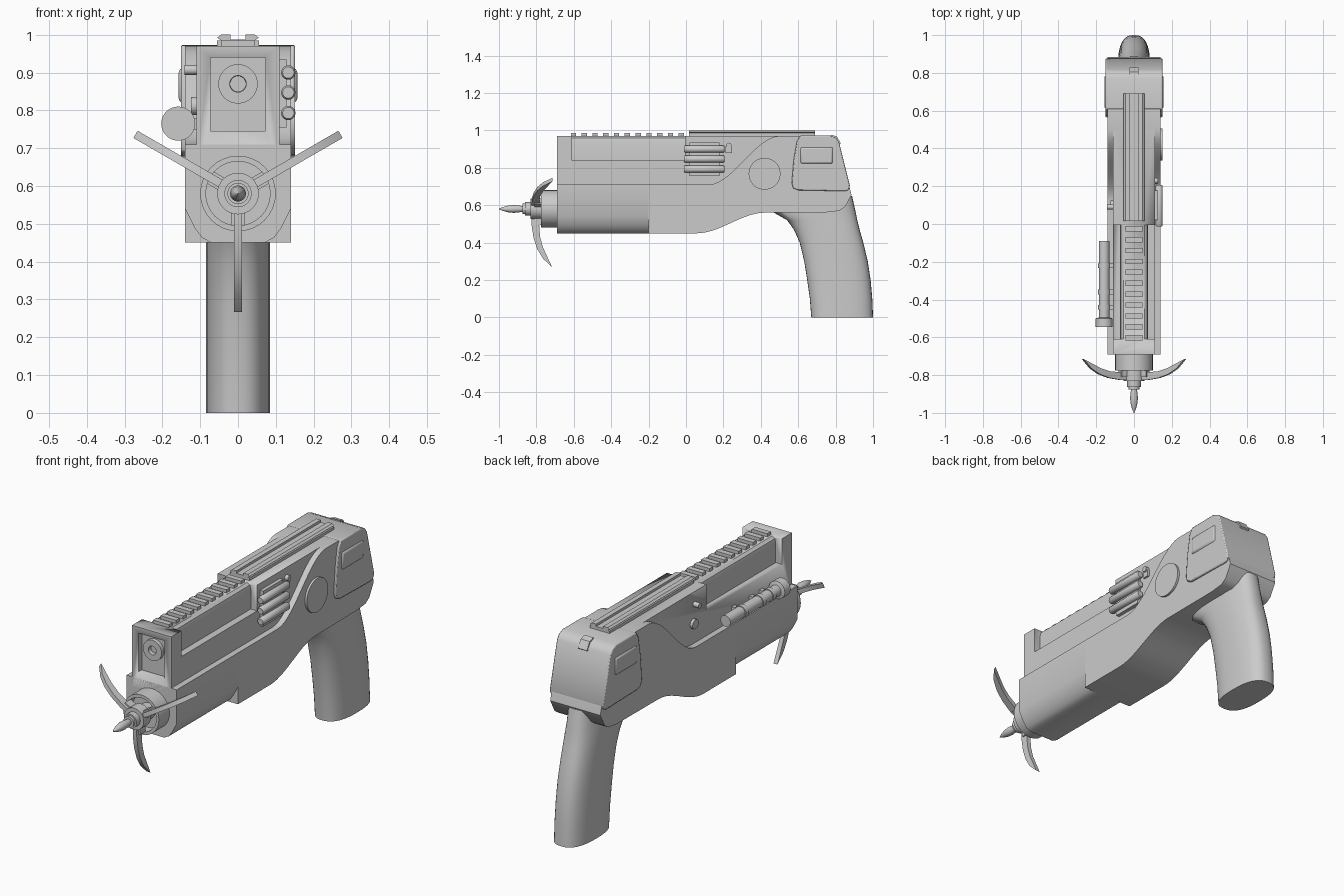
import bpy, bmesh
from math import sin, cos, pi, radians, copysign


def finish(name, bm, bevel=0.0):
    bmesh.ops.recalc_face_normals(bm, faces=bm.faces)
    me = bpy.data.meshes.new(name)
    bm.to_mesh(me)
    bm.free()
    ob = bpy.data.objects.new(name, me)
    bpy.context.collection.objects.link(ob)
    bpy.ops.object.select_all(action='DESELECT')
    bpy.context.view_layer.objects.active = ob
    ob.select_set(True)
    if bevel:
        m = ob.modifiers.new("bevel", 'BEVEL')
        m.width, m.segments, m.angle_limit = bevel, 2, radians(40)
    bpy.ops.object.shade_smooth_by_angle(angle=radians(35))
    return ob


def loft(name, rings, bevel=0.0):
    """Skin a list of equal-length rings and cap both ends."""
    bm = bmesh.new()
    vs = [[bm.verts.new(p) for p in r] for r in rings]
    n = len(rings[0])
    for a, b in zip(vs, vs[1:]):
        for i in range(n):
            j = (i + 1) % n
            bm.faces.new((a[i], a[j], b[j], b[i]))
    bm.faces.new(vs[0])
    bm.faces.new(vs[-1])
    return finish(name, bm, bevel)


def side_prism(name, pts, x0, x1, bevel=0.0):
    return loft(name, [[(x, y, z) for y, z in pts] for x in (x0, x1)], bevel)


def front_prism(name, pts, y0, y1, bevel=0.0):
    return loft(name, [[(x, y, z) for x, z in pts] for y in (y0, y1)], bevel)


def box(name, x0, x1, y0, y1, z0, z1, bevel=0.0):
    return side_prism(name, [(y0, z0), (y1, z0), (y1, z1), (y0, z1)], x0, x1, bevel)


def lathe(name, prof, cx, cz, n=32):
    """Revolve (radius, y) points about a line parallel to y."""
    return loft(name, [[(cx + r * cos(2 * pi * i / n), y, cz + r * sin(2 * pi * i / n))
                        for i in range(n)] for r, y in prof])


def knob(name, x0, x1, y, z, r, n=32):
    pts = [(y + r * cos(2 * pi * i / n), z + r * sin(2 * pi * i / n)) for i in range(n)]
    return side_prism(name, pts, x0, x1)


def s_curve(y0, y1, z0, z1, n=14):
    return [(y0 + (y1 - y0) * i / n, z0 + (z1 - z0) * (i / n) ** 2 * (3 - 2 * i / n))
            for i in range(n + 1)]


def cut(ob, cutter):
    m = ob.modifiers.new("cut", 'BOOLEAN')
    m.operation, m.solver, m.object = 'DIFFERENCE', 'EXACT', cutter
    bpy.context.view_layer.objects.active = ob
    bpy.ops.object.modifier_apply(modifier=m.name)
    bpy.data.objects.remove(cutter)


# Frame: rear part with sweeping upper and lower edges
frame = [(-0.2, 0.45)] + s_curve(0.06, 0.42, 0.45, 0.56)
frame += [(0.75, 0.562), (0.82, 0.57), (0.85, 0.59), (0.885, 0.655), (0.815, 0.935),
          (0.8, 0.957), (0.77, 0.97)] + s_curve(0.12, 0.5, 0.71, 0.97)[::-1] + [(-0.2, 0.71)]
side_prism("rear_frame", frame, -0.14, 0.14)
# Front part of the frame with rounded lower corners
half = [(0.07, 0.45), (0.095, 0.463), (0.115, 0.49), (0.14, 0.54), (0.14, 0.71)]
front_prism("front_frame", half + [(-x, z) for x, z in half[::-1]], -0.69, -0.2)

# Slide with side recesses and square muzzle window
slide = box("slide", -0.11, 0.11, -0.69, 0.55, 0.66, 0.97)
rec = [(0.075, 0.84), (0.15, 0.84), (0.15, 1.0), (0.05, 1.0), (0.055, 0.97),
       (0.07, 0.96), (0.075, 0.94)]
for s in (-1, 1):
    cut(slide, front_prism("recess_cutter", [(s * x, z) for x, z in rec], -0.61, -0.005))
cut(slide, box("window_cutter", -0.073, 0.073, -0.75, -0.665, 0.745, 0.94))
lathe("upper_muzzle", [(0.052, -0.65), (0.052, -0.685), (0.022, -0.685), (0.02, -0.65)], 0, 0.87)

# Top rails
for i in range(11):
    y = -0.602 + i * 0.0577
    box("rail_tooth", -0.044, 0.044, y - 0.014, y + 0.014, 0.965, 0.986)
rail = [(0.055, 0.965), (0.055, 0.985), (0.045, 0.985), (0.055, 0.992), (0.045, 1.0),
        (0.02, 1.0), (0.02, 0.988)]
front_prism("rear_sight_rail", rail + [(-x, z) for x, z in rail[::-1]], 0.015, 0.69)

# Rear cap with raised side buttons and a small catch
cap = [(0.61, 0.972), (0.592, 0.94), (0.575, 0.84), (0.565, 0.72), (0.572, 0.692),
       (0.6, 0.68), (0.855, 0.675), (0.87, 0.685), (0.876, 0.705), (0.818, 0.937),
       (0.802, 0.96), (0.77, 0.973)]
side_prism("rear_cap", cap, -0.151, 0.151, 0.005)
for s in (-1, 1):
    box("cap_button", min(s * 0.13, s * 0.157), max(s * 0.13, s * 0.157),
        0.61, 0.787, 0.82, 0.912, 0.012)
side_prism("rear_catch", [(0.775, 0.96), (0.775, 0.977), (0.806, 0.968), (0.828, 0.93),
                          (0.815, 0.92)], -0.025, 0.025)

# Grip lofted from rounded sections
sections = [(0, 0.67, 1.0), (0.1, 0.662, 0.996), (0.2, 0.648, 0.987), (0.3, 0.632, 0.972),
            (0.4, 0.608, 0.948), (0.47, 0.577, 0.928), (0.52, 0.54, 0.916),
            (0.56, 0.47, 0.908), (0.65, 0.47, 0.888)]


def grip_ring(z, a, b, n=40):
    out = []
    for i in range(n):
        c, s = cos(2 * pi * i / n), sin(2 * pi * i / n)
        out.append((0.085 * copysign(abs(c) ** 0.78, c),
                    (a + b) / 2 + (b - a) / 2 * copysign(abs(s) ** 0.78, s), z))
    return out


loft("grip", [grip_ring(*s) for s in sections])

# Lower barrel, hub and pointed tip
lathe("lower_barrel", [(0.1, -0.65), (0.1, -0.775), (0.085, -0.775), (0.085, -0.72)], 0, 0.58)
lathe("hub", [(0.04, -0.7), (0.04, -0.775), (0.055, -0.775), (0.055, -0.832), (0.036, -0.832),
              (0.036, -0.862), (0.028, -0.862), (0.028, -0.875), (0.012, -0.875)], 0, 0.58)
lathe("dart_tip", [(0.014, -0.86), (0.017, -0.885), (0.021, -0.92), (0.018, -0.95),
                   (0.01, -0.98), (0.001, -1.0)], 0, 0.58)
# Three swept hook blades
blade = [(-0.825, -0.03), (-0.825, -0.09), (-0.815, -0.155), (-0.795, -0.215), (-0.765, -0.265),
         (-0.715, -0.313), (-0.742, -0.255), (-0.765, -0.205), (-0.78, -0.15), (-0.785, -0.09),
         (-0.77, -0.08), (-0.77, -0.03)]
for k in range(3):
    ob = side_prism("hook_blade", blade, -0.011, 0.011)
    br = box("blade_bracket", -0.018, 0.018, -0.81, -0.765, -0.085, -0.03)
    for o in (ob, br):
        o.location.z = 0.58
        o.rotation_euler.y = k * 2 * pi / 3

# Right side: cartridge holder, pin and round cover
box("cartridge_plate", 0.1, 0.128, 0.02, 0.178, 0.755, 0.935)
for z in (0.9, 0.847, 0.793):
    lathe("cartridge", [(0.015, -0.012), (0.019, -0.006), (0.019, 0.2), (0.015, 0.206)],
          0.133, z, 20)
box("side_pin_base", 0.1, 0.12, 0.212, 0.245, 0.88, 0.915)
knob("side_pin", 0.1, 0.128, 0.229, 0.92, 0.014, 16)
knob("round_cover", 0.12, 0.151, 0.42, 0.768, 0.085, 48)

# Left side: aiming tube with clamps, and two knobs
lathe("aiming_tube", [(0.036, -0.54), (0.045, -0.545), (0.045, -0.5), (0.028, -0.495),
                      (0.028, -0.09)][1:], -0.158, 0.765)
for y in (-0.44, -0.36, -0.22):
    lathe("tube_clamp", [(0.032, y - 0.012), (0.032, y + 0.012)], -0.158, 0.765)
    box("clamp_foot", -0.15, -0.105, y - 0.012, y + 0.012, 0.75, 0.78)
knob("upper_knob", -0.142, -0.1, 0.09, 0.907, 0.013, 20)
knob("lower_knob", -0.124, -0.1, 0.1, 0.812, 0.024, 20)
